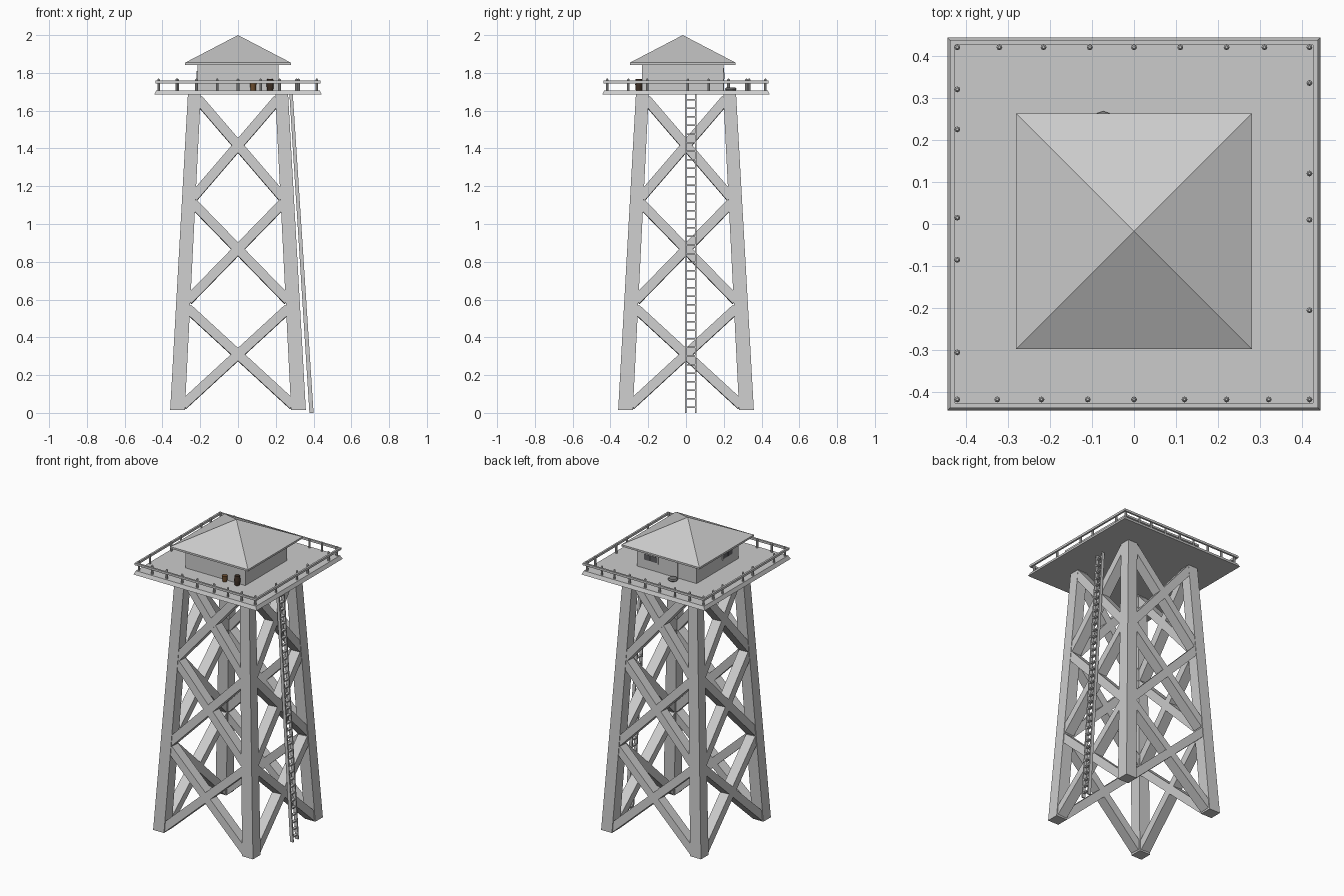
import bpy, bmesh, math
from mathutils import Vector, Matrix

if "Cube" in bpy.data.objects:
    bpy.data.objects.remove(bpy.data.objects["Cube"])


def finish(name, bm, color=None):
    bmesh.ops.recalc_face_normals(bm, faces=bm.faces)
    me = bpy.data.meshes.new(name)
    bm.to_mesh(me)
    bm.free()
    ob = bpy.data.objects.new(name, me)
    bpy.context.collection.objects.link(ob)
    if color:
        m = bpy.data.materials.new(name + "_paint")
        m.diffuse_color = (*color, 1)
        m.use_nodes = True
        m.node_tree.nodes["Principled BSDF"].inputs["Base Color"].default_value = m.diffuse_color
        me.materials.append(m)
    return ob


def loft(bm, a, b):
    """Closed prism between two matching rings of points."""
    va, vb = [bm.verts.new(p) for p in a], [bm.verts.new(p) for p in b]
    bm.faces.new(va)
    bm.faces.new(vb)
    n = len(va)
    for i in range(n):
        bm.faces.new((va[i], va[(i + 1) % n], vb[(i + 1) % n], vb[i]))


def rect(x0, x1, y0, y1, z):
    return [(x0, y0, z), (x1, y0, z), (x1, y1, z), (x0, y1, z)]


def box(bm, x0, x1, y0, y1, z0, z1):
    loft(bm, rect(x0, x1, y0, y1, z0), rect(x0, x1, y0, y1, z1))


def beam(bm, p, q, w, d, normal):
    """Bar from p to q, w wide in the plane, d deep along the normal."""
    p, q, n = Vector(p), Vector(q), Vector(normal)
    t = (q - p).normalized()
    s = t.cross(n).normalized()
    n = s.cross(t)
    offs = [s * a * w / 2 + n * b * d / 2 for a, b in ((-1, -1), (1, -1), (1, 1), (-1, 1))]
    loft(bm, [p + o for o in offs], [q + o for o in offs])


def cyl(bm, x, y, z0, z1, r1, r2, n):
    bmesh.ops.create_cone(bm, cap_ends=True, segments=n, radius1=r1, radius2=r2,
                          depth=z1 - z0, matrix=Matrix.Translation((x, y, (z0 + z1) / 2)))


# four tapered, leaning legs
def leg_out(z): return 0.36 - 0.095 * z / 1.69
def leg_in(z): return 0.282 - 0.085 * z / 1.69


bm = bmesh.new()
for sx in (-1, 1):
    for sy in (-1, 1):
        a, b = [rect(sx * leg_in(z), sx * leg_out(z), sy * leg_in(z), sy * leg_out(z), z)
                for z in (0.015, 1.69)]
        loft(bm, a, b)
finish("tower_legs", bm)

# three levels of cross braces on every side
bm = bmesh.new()
for k in range(4):
    rot = Matrix.Rotation(k * math.pi / 2, 3, 'Z')
    for z0, z1 in ((0.04, 0.553), (0.595, 1.11), (1.14, 1.66)):
        for s in (-1, 1):
            ends = []
            for z, side in ((z0, s), (z1, -s)):
                c = (leg_in(z) + leg_out(z)) / 2
                ends.append(rot @ Vector((side * (leg_in(z) + 0.012), -c, z)))
            beam(bm, ends[0], ends[1], 0.05, 0.066, rot @ Vector((0, -1, 0.055)))
finish("cross_braces", bm)

# platform with sloping rim
bm = bmesh.new()
loft(bm, rect(-.443, .443, -.443, .443, 1.685), rect(-.432, .432, -.432, .432, 1.708))
finish("platform", bm)

# railing bars
bm = bmesh.new()
for s in (-1, 1):
    for z in (1.752,):
        beam(bm, (-.437, s * .431, z), (.437, s * .431, z), 0.012, 0.014, (0, 0, 1))
        beam(bm, (s * .431, -.425, z), (s * .431, .425, z), 0.012, 0.014, (0, 0, 1))
finish("railing_bars", bm)

# unevenly spaced round posts
bm = bmesh.new()
posts = [(x, .42) for x in (-.42, -.32, -.215, -.105, 0, .11, .22, .31, .417)]
posts += [(x, -.417) for x in (-.42, -.325, -.22, -.11, 0, .12, .22, .32, .417)]
posts += [(-.42, y) for y in (.32, .225, .015, -.085, -.305)]
posts += [(.417, y) for y in (.335, .12, .01, -.205)]
for x, y in posts:
    cyl(bm, x, y, 1.70, 1.764, .007, .007, 8)
    cyl(bm, x, y, 1.764, 1.769, .007, .003, 8)
finish("railing_posts", bm)

# cabin
bm = bmesh.new()
box(bm, -.215, .215, -.232, .198, 1.70, 1.85)
finish("cabin", bm)

# pyramid roof on a thin eave
bm = bmesh.new()
box(bm, -.28, .28, -.297, .263, 1.842, 1.854)
base = [bm.verts.new(p) for p in rect(-.28, .28, -.297, .263, 1.854)]
apex = bm.verts.new((0, -.017, 2.0))
for i in range(4):
    bm.faces.new((base[i], base[(i + 1) % 4], apex))
finish("roof", bm)

# door and windows
bm = bmesh.new()
box(bm, -.08, .025, .19, .2, 1.708, 1.825)
finish("door", bm)
frames, panes = bmesh.new(), bmesh.new()
box(frames, .06, .165, .19, .202, 1.76, 1.81)
box(frames, -.219, -.21, -.17, -.065, 1.76, 1.81)
for i in range(2):
    o = i * .048
    box(panes, .067 + o, .11 + o, .195, .204, 1.767, 1.803)
    box(panes, -.221, -.212, -.163 + o, -.12 + o, 1.767, 1.803)
finish("window_frames", frames)
finish("window_panes", panes, (.12, .12, .13))

# leaning ladder
bm = bmesh.new()
for y in (-.001, .051):
    loft(bm, rect(.378, .4, y - .004, y + .004, 0), rect(.272, .29, y - .004, y + .004, 1.69))
for i in range(37):
    z = .03 + i * .0452
    x = .389 - .108 * z / 1.69
    box(bm, x - .009, x + .009, 0, .05, z - .004, z + .004)
finish("ladder", bm)

# barrel, bucket and coil
bm = bmesh.new()
for z0, z1, a, b in ((1.708, 1.738, .016, .019), (1.738, 1.768, .019, .016)):
    cyl(bm, .17, -.25, z0, z1, a, b, 12)
finish("barrel", bm, (.05, .03, .02))
bm = bmesh.new()
cyl(bm, .08, -.25, 1.708, 1.744, .014, .017, 12)
finish("bucket", bm, (.16, .08, .03))
bm = bmesh.new()
cyl(bm, -.073, .237, 1.708, 1.715, .027, .031, 10)
cyl(bm, -.073, .237, 1.715, 1.722, .031, .024, 10)
finish("coil", bm, (.2, .2, .2))
